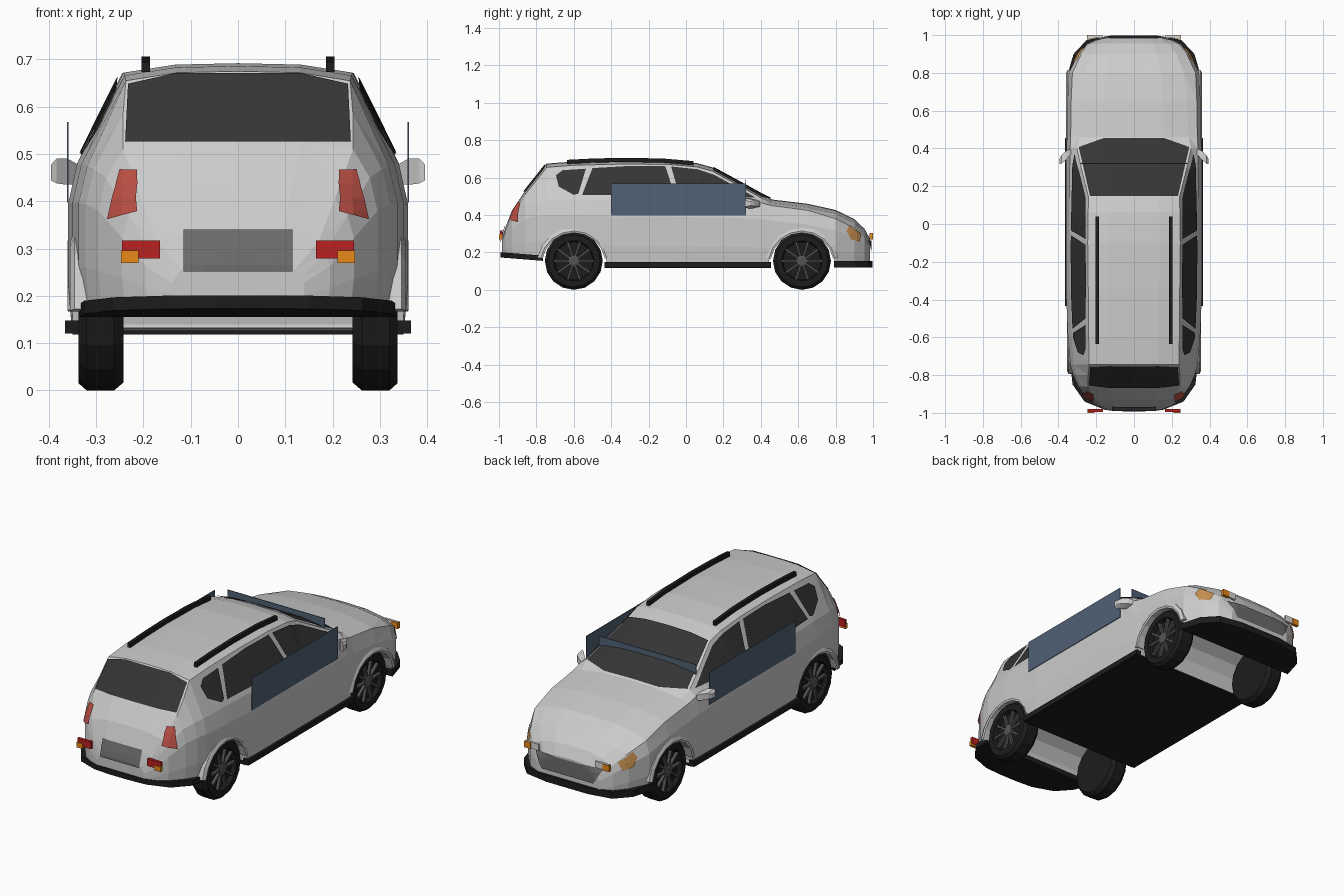
import bpy, bmesh
from math import sin, cos, pi
from mathutils import Vector
from mathutils.bvhtree import BVHTree

if "Cube" in bpy.data.objects:
    bpy.data.objects.remove(bpy.data.objects["Cube"])

MATS = {}
COL = dict(black=(.012, .012, .012), glass=(.035, .035, .035), grey=(.15, .15, .15), red=(.5, .015, .015),
           tail=(.5, .08, .06), amber=(.8, .25, .01), lamp=(.55, .27, .08), white=(.7, .7, .65),
           blue=(.08, .12, .18), rim=(.09, .09, .09))


def finish(name, bm, col=None):
    me = bpy.data.meshes.new(name)
    bm.to_mesh(me)
    bm.free()
    ob = bpy.data.objects.new(name, me)
    bpy.context.collection.objects.link(ob)
    if col:
        if col not in MATS:
            MATS[col] = bpy.data.materials.new(col)
            MATS[col].diffuse_color = (*COL[col], 1)
        me.materials.append(MATS[col])
    return ob


def loft_bm(rings, bm=None):
    bm = bm or bmesh.new()
    rows = [[bm.verts.new(p) for p in r] for r in rings]
    n = len(rows[0])
    for a, b in zip(rows, rows[1:]):
        for i in range(n):
            bm.faces.new((a[i], a[(i + 1) % n], b[(i + 1) % n], b[i]))
    bm.faces.new(rows[0])
    bm.faces.new(rows[-1])
    bmesh.ops.recalc_face_normals(bm, faces=bm.faces)
    return bm


def loft(name, rings, col=None):
    return finish(name, loft_bm(rings), col)


def rect(x0, x1, y0, y1, z):
    return [(x0, y0, z), (x1, y0, z), (x1, y1, z), (x0, y1, z)]


def box(name, x, y, z, col=None):
    return loft(name, [rect(*x, *y, h) for h in z], col)


# Body shell: y, half width, bottom z, belt z, upper half width, top z
stations = [
    (-.985, .14, .19, .24, .12, .275), (-.965, .195, .185, .29, .17, .335),
    (-.93, .245, .18, .37, .205, .425), (-.86, .295, .17, .45, .243, .53),
    (-.80, .322, .17, .468, .243, .605), (-.745, .337, .165, .475, .237, .675),
    (-.6, .35, .15, .48, .24, .686), (-.35, .36, .125, .48, .242, .692),
    (-.1, .36, .125, .48, .245, .691), (.06, .36, .125, .475, .243, .677),
    (.14, .36, .125, .475, .24, .655), (.30, .36, .125, .47, .28, .568),
    (.40, .358, .125, .465, .302, .513), (.46, .355, .125, .45, .29, .483),
    (.65, .352, .125, .425, .28, .46), (.80, .345, .125, .38, .265, .427),
    (.90, .295, .13, .33, .225, .378), (.955, .245, .13, .28, .18, .325),
    (.985, .18, .13, .22, .14, .27)]
rings = []
for y, w, zb, zl, wr, zt in stations:
    h = zl - zb
    half = [(.975 * w, zb), (w, zb + .3 * h), (w, zb + .75 * h), (.945 * w, zl),
            (wr, zt - .02), (wr * .55, zt - .003)]
    rings.append([(x, y, z) for x, z in half] + [(0, y, zt)] + [(-x, y, z) for x, z in reversed(half)])
bm = loft_bm(rings)
bmesh.ops.triangulate(bm, faces=bm.faces[:])
tree = BVHTree.FromBMesh(bm)
body = finish("body_shell", bm)

# Panels projected onto the body: view 'x' side, 'r' rear, 'f' front, 'z' top
VIEW = dict(x=((1, 0, 0), 1, 2), r=((0, -1, 0), 0, 2), f=((0, 1, 0), 0, 2), z=((0, 0, 1), 0, 1))


def decal(name, pts, view, col, both=False, lift=.006):
    d, a, b = VIEW[view]
    d = Vector(d)
    for s in ((1, -1) if both else (1,)):
        bm = bmesh.new()
        vs = []
        side = s if view == 'x' else 1
        for u, v in pts:
            p = Vector((0, 0, 0))
            p[a], p[b] = u, v
            if s < 0 and a == 0:
                p.x *= -1
            vs.append(bm.verts.new(p))
        bm.faces.new(vs)
        for ax in (a, b):
            for i in range(-36, 37):
                no = Vector((0, 0, 0))
                no[ax] = 1
                bmesh.ops.bisect_plane(bm, geom=bm.verts[:] + bm.edges[:] + bm.faces[:],
                                       plane_co=no * (i * .028 + .013), plane_no=no)
        dd = d * side
        for v in bm.verts:
            hit, n, _, _ = tree.ray_cast(v.co + dd * 2, -dd)
            if hit is None:
                hit, n, _, _ = tree.find_nearest(v.co + dd * .9)
            v.co = hit + n * lift
        bm.normal_update()
        for f in bm.faces:
            if f.normal.dot(dd) < 0:
                f.normal_flip()
        finish(name, bm, col)


def sym(half):
    return half + [(-x, v) for x, v in reversed(half) if x]


decal("windshield", sym([(.232, .145), (.292, .405), (.16, .452)]), 'z', "glass")
decal("rear_window", sym([(.238, .523), (.232, .645), (.13, .668)]), 'r', "glass")
decal("quarter_window", [(-.695, .61), (-.68, .55), (-.6, .505), (-.575, .512), (-.535, .645), (-.66, .637)], 'x', "glass", True)
decal("rear_door_window", [(-.555, .505), (-.06, .5), (-.11, .658), (-.3, .66), (-.5, .648)], 'x', "glass", True)
decal("front_door_window", [(-.035, .5), (.37, .49), (.3, .53), (.15, .612), (.06, .642), (-.08, .657)], 'x', "glass", True)
decal("tail_light", [(.213, .462), (.245, .465), (.252, .44), (.27, .36), (.21, .377)], 'r', "tail", True, .01)
decal("headlight", [(.855, .312), (.87, .342), (.932, .3), (.925, .257), (.88, .27)], 'x', "lamp", True)
decal("plate_recess", sym([(.115, .252), (.115, .338)]), 'r', "grey")
decal("front_grille", sym([(.15, .18), (.2, .262)]), 'f', "grey")


# Black lower trim, floor and sills
def slab(name, half, z0, z1, slope=0):
    out = sym(half)
    y0 = half[0][1]
    loft(name, [[(x, y, z + slope * abs(y - y0)) for x, y in out] for z in (z0, z1)], "black")


slab("floor", [(.35, -.435), (.35, .455)], .118, .127)
slab("rear_bumper_trim", [(.335, -.765), (.325, -.85), (.262, -.94), (.15, -.985), (.05, -.992)], .155, .183, .08)
slab("front_bumper_trim", [(.352, .79), (.32, .9), (.25, .975), (.12, .998)], .12, .155)

# Wheel arches, flares and wheels
N = 16


def circle(r, x, y=0, z=0):
    return [(x, y + r * cos(2 * pi * i / N), z + r * sin(2 * pi * i / N)) for i in range(N)]


def tyre_mesh():
    prof = [(.1, -.05), (.138, -.05), (.155, -.03), (.155, .028), (.14, .045), (.108, .045), (.102, .022)]
    return [circle(r, x) for r, x in prof]


def rim_bm():
    bm = loft_bm([circle(.03, .02), circle(.03, .04), circle(.02, .043)])
    for k in range(10):
        t = 2 * pi * k / 10
        u, w = Vector((0, cos(t), sin(t))), Vector((0, -sin(t), cos(t)))
        loft_bm([[u * r + w * (a * h) + Vector((x, 0, 0)) for a, x in
                  ((-1, .024), (1, .024), (1, .039), (-1, .039))] for r, h in ((.02, .005), (.106, .006))], bm)
    return bm


for wy in (-.6, .62):
    cutter = loft("arch_cutter", [circle(.178, -.5, wy, .14), circle(.178, .5, wy, .14)])
    cutter.hide_render = True
    cutter.hide_set(True)
    m = body.modifiers.new("arch", 'BOOLEAN')
    m.operation, m.object, m.solver = 'DIFFERENCE', cutter, 'EXACT'
    for s in (1, -1):
        xo = .352 if wy < 0 else .358
        arc = []
        for i in range(9):
            t = pi * (.06 + .88 * i / 8)
            arc.append([(s * x, wy + r * cos(t), .135 + r * sin(t))
                        for r, x in ((.17, .315), (.17, xo), (.18, xo + .003), (.198, xo - .006), (.198, .315))])
        loft("arch_flare", arc)
        for ob in (loft("tyre", tyre_mesh(), "black"), finish("wheel_rim", rim_bm(), "rim")):
            ob.location = (s * .292, wy, .155)
            ob.rotation_euler.z = 0 if s > 0 else pi

# Mirrored details: sills, rails, mirrors, marker lamps, side panels
for s in (1, -1):
    def span(a, b):
        return sorted((s * a, s * b))
    box("sill", span(.335, .366), (-.435, .455), (.12, .148), "black")
    loft("roof_rail", [[(s * x, y, z + dz) for x, dz in ((.186, -.022), (.204, -.022), (.204, 0), (.186, 0))]
                       for y, z in ((-.635, .695), (-.5, .702), (-.33, .706), (-.12, .702), (.04, .688))], "black")
    loft("door_mirror", [[(s * x, yc + a * hy, zc + b * hz) for a, b in ((-1, -1), (1, -.6), (1, .6), (-1, 1))]
                         for x, yc, zc, hy, hz in ((.325, .385, .452, .014, .012), (.342, .378, .458, .018, .022),
                                                   (.362, .362, .463, .024, .028), (.384, .342, .464, .022, .026),
                                                   (.395, .33, .461, .014, .017))])
    box("rear_marker_red", span(.165, .245), (-.995, -.98), (.279, .317), "red")
    box("rear_marker_amber", span(.21, .247), (-1, -.983), (.27, .296), "amber")
    box("front_marker_white", span(.165, .245), (.985, .997), (.272, .305), "white")
    box("front_marker_amber", span(.21, .248), (.982, 1), (.27, .303), "amber")
    box("side_glass_panel", span(.358, .362), (-.4, .32), (.397, .568), "blue")
box("front_glass_panel", (-.284, .284), (.318, .322), (.42, .59), "blue")

for m in bpy.data.materials:
    if m.users and not m.is_grease_pencil:
        m.use_nodes = True
        m.node_tree.nodes["Principled BSDF"].inputs["Base Color"].default_value = m.diffuse_color
